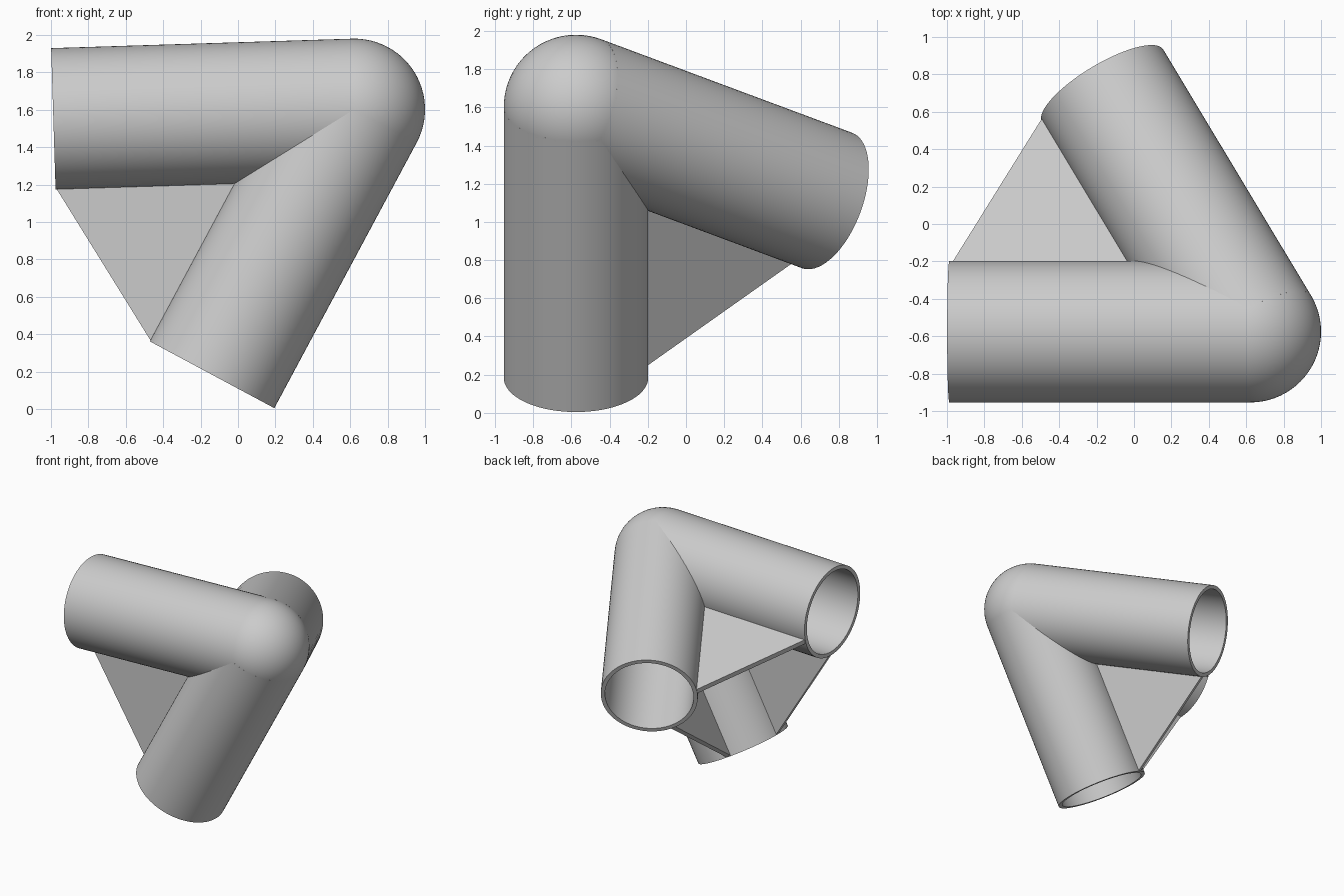
import bpy, bmesh, math
from mathutils import Vector, Matrix

cube = bpy.data.objects.get("Cube")
if cube:
    bpy.data.objects.remove(cube, do_unlink=True)

R, BORE, LENGTH = 0.378, 0.346, 1.61   # outer radius, bore radius, arm length
BORE_START = 0.66                      # distance from corner to socket floor
PLATE = 0.04                           # web thickness
CORNER = Vector((0.622, -0.576, 1.602))

grey = bpy.data.materials.new("light_grey")
grey.use_nodes = True
COLOUR = (0.6, 0.6, 0.6, 1)
grey.diffuse_color = COLOUR
grey.node_tree.nodes["Principled BSDF"].inputs["Base Color"].default_value = COLOUR


def make_object(name, bm, smooth=True):
    bmesh.ops.recalc_face_normals(bm, faces=bm.faces)
    mesh = bpy.data.meshes.new(name)
    bm.to_mesh(mesh)
    bm.free()
    mesh.materials.append(grey)
    obj = bpy.data.objects.new(name, mesh)
    bpy.context.collection.objects.link(obj)
    if smooth:
        bpy.ops.object.select_all(action='DESELECT')
        obj.select_set(True)
        bpy.context.view_layer.objects.active = obj
        bpy.ops.object.shade_smooth_by_angle(angle=math.radians(30))
    return obj


def socket_arm(name, direction):
    """Round arm with a blind socket, lathed about z then aimed."""
    profile = [(0, 0), (R, 0), (R, LENGTH), (BORE, LENGTH),
               (BORE, BORE_START), (0, BORE_START)]
    bm = bmesh.new()
    verts = [bm.verts.new((r, 0, z)) for r, z in profile]
    edges = [bm.edges.new(pair) for pair in zip(verts, verts[1:])]
    bmesh.ops.spin(bm, geom=verts + edges, cent=(0, 0, 0), axis=(0, 0, 1),
                   angle=math.tau, steps=72)
    bmesh.ops.remove_doubles(bm, verts=bm.verts, dist=0.0001)
    aim = direction.to_track_quat('Z', 'Y').to_matrix().to_4x4()
    bm.transform(Matrix.Translation(CORNER) @ aim)
    return make_object(name, bm)


def web_plate(name, a, b):
    """Thin triangle filling the angle between two arms."""
    reach = R - 0.012                   # sink the edges into the arm walls
    middle = (a + b).normalized()
    normal = a.cross(b).normalized() * PLATE / 2
    tip_a = a * LENGTH + (b - a * a.dot(b)).normalized() * reach
    tip_b = b * LENGTH + (a - b * b.dot(a)).normalized() * reach
    outline = [middle * reach * 2, tip_a, tip_b]
    bm = bmesh.new()
    face = bm.faces.new([bm.verts.new(CORNER + p - normal) for p in outline])
    extruded = bmesh.ops.extrude_face_region(bm, geom=[face])["geom"]
    bmesh.ops.translate(bm, vec=normal * 2,
                        verts=[v for v in extruded if isinstance(v, bmesh.types.BMVert)])
    return make_object(name, bm, smooth=False)


# Three arms, each at sixty degrees to the other two
tilt = math.radians(1.8)
side, down = [Vector((-math.cos(t), 0, -math.sin(t)))
              for t in (tilt, tilt + math.pi / 3)]
back = (side + down).normalized() / math.sqrt(3) + Vector((0, math.sqrt(2 / 3), 0))
arms = {"side": side, "down": down, "back": back}
for label, direction in arms.items():
    socket_arm(label + "_arm", direction)

# Rounded corner
bm = bmesh.new()
bmesh.ops.create_uvsphere(bm, u_segments=72, v_segments=36, radius=R)
bm.transform(Matrix.Translation(CORNER) @ side.to_track_quat('Z', 'Y').to_matrix().to_4x4())
make_object("corner_ball", bm)

# Webs between each pair of arms
for first, second in (("side", "down"), ("down", "back"), ("back", "side")):
    web_plate(first + "_" + second + "_web", arms[first], arms[second])
